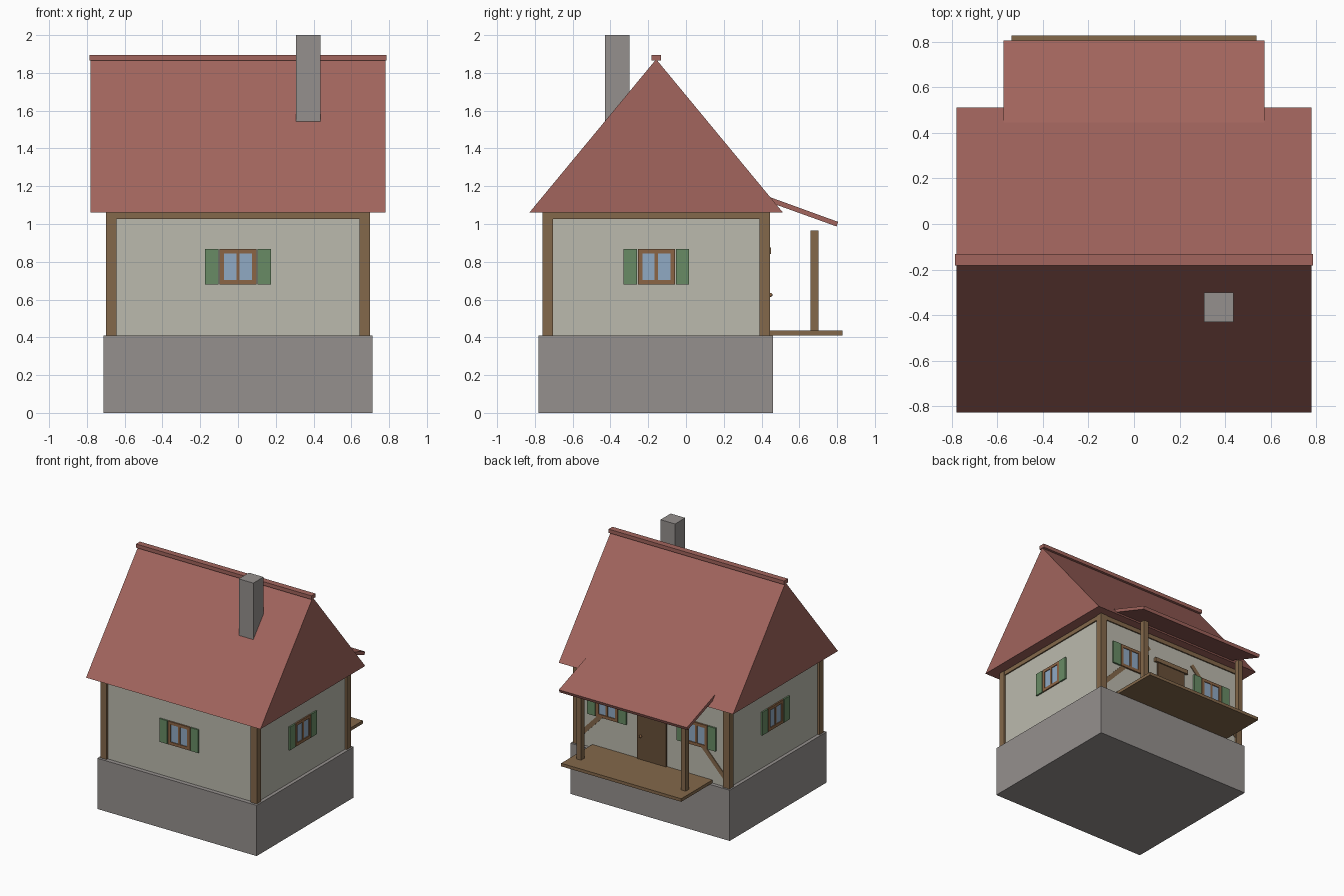
import bpy, bmesh, math
from mathutils import Matrix, Vector

if "Cube" in bpy.data.objects:
    bpy.data.objects.remove(bpy.data.objects["Cube"])


def material(name, rgb):
    m = bpy.data.materials.new(name)
    m.diffuse_color = (*rgb, 1)
    m.use_nodes = True
    m.node_tree.nodes["Principled BSDF"].inputs["Base Color"].default_value = m.diffuse_color
    return m


ROOF = material("roof_tile", (0.36, 0.13, 0.11))
WOOD = material("timber", (0.23, 0.14, 0.07))
DOOR = material("door_wood", (0.14, 0.08, 0.04))
FRAME = material("frame_wood", (0.26, 0.13, 0.06))
WALL = material("plaster", (0.50, 0.49, 0.42))
STONE = material("stone", (0.30, 0.28, 0.27))
GLASS = material("glass", (0.28, 0.40, 0.55))
GREEN = material("shutter_green", (0.14, 0.26, 0.13))


def finish(name, bm, mat, matrix=None):
    bmesh.ops.recalc_face_normals(bm, faces=bm.faces)
    if matrix is not None:
        bm.transform(matrix)
    me = bpy.data.meshes.new(name)
    bm.to_mesh(me)
    bm.free()
    me.materials.append(mat)
    ob = bpy.data.objects.new(name, me)
    bpy.context.collection.objects.link(ob)
    return ob


def box(name, x, y, z, mat, matrix=None):
    """Box from (min, max) ranges."""
    bm = bmesh.new()
    bmesh.ops.create_cube(bm, size=1)
    for v in bm.verts:
        v.co = Vector([(r[0] + r[1]) / 2 + c * (r[1] - r[0]) for r, c in zip((x, y, z), v.co)])
    return finish(name, bm, mat, matrix)


def prism(name, profile, x, mat):
    """Extrude a (y, z) profile along x."""
    bm = bmesh.new()
    f = bm.faces.new([bm.verts.new((x[0], a, b)) for a, b in profile])
    r = bmesh.ops.extrude_face_region(bm, geom=[f])
    new = [g for g in r["geom"] if isinstance(g, bmesh.types.BMVert)]
    bmesh.ops.translate(bm, verts=new, vec=(x[1] - x[0], 0, 0))
    return finish(name, bm, mat)


# House body
box("foundation", (-0.713, 0.713), (-0.78, 0.46), (0, 0.41), STONE)
box("walls", (-0.685, 0.685), (-0.745, 0.43), (0.41, 1.07), WALL)

# Corner posts and top beams
for s, side in ((-1, "left"), (1, "right")):
    xr = sorted((s * 0.643, s * 0.70))
    box(f"corner_post_front_{side}", xr, (-0.76, -0.705), (0.41, 1.065), WOOD)
    box(f"corner_post_back_{side}", xr, (0.39, 0.445), (0.41, 1.065), WOOD)
    box(f"top_beam_{side}", sorted((s * 0.65, s * 0.695)), (-0.71, 0.395), (1.027, 1.065), WOOD)
box("top_beam_front", (-0.65, 0.65), (-0.755, -0.71), (1.027, 1.065), WOOD)
box("top_beam_back", (-0.65, 0.65), (0.395, 0.44), (1.027, 1.065), WOOD)

# Main roof, ridge cap and chimney
prism("main_roof", [(-0.828, 1.062), (0.512, 1.062), (-0.158, 1.872)], (-0.78, 0.78), ROOF)
box("ridge_cap", (-0.785, 0.785), (-0.182, -0.132), (1.865, 1.895), ROOF)
box("chimney", (0.308, 0.438), (-0.43, -0.30), (1.38, 2.0), STONE)

# Porch
box("porch_floor", (-0.537, 0.537), (0.43, 0.828), (0.41, 0.435), WOOD)
prism("porch_roof", [(0.40, 1.13), (0.797, 0.987), (0.806, 1.011), (0.409, 1.155)],
      (-0.573, 0.573), ROOF)
for s, side in ((-1, "left"), (1, "right")):
    xc = s * 0.468
    box(f"porch_post_{side}", (xc - 0.021, xc + 0.021), (0.66, 0.702), (0.435, 0.965), WOOD)

# Diagonal braces on the back wall
for s, side in ((-1, "left"), (1, "right")):
    a, b = Vector((s * 0.66, 0.432, 0.475)), Vector((s * 0.21, 0.432, 0.945))
    d = b - a
    m = Matrix.Translation((a + b) / 2) @ Matrix.Rotation(-math.atan2(d.z, d.x), 4, "Y")
    h = d.length / 2
    box(f"brace_{side}", (-h, h), (-0.008, 0.004), (-0.018, 0.018), WOOD, m)

# Door
box("door", (-0.13, 0.13), (0.42, 0.441), (0.435, 0.84), DOOR)
box("door_lintel", (-0.16, 0.16), (0.42, 0.451), (0.84, 0.875), WOOD)
bm = bmesh.new()
bmesh.ops.create_uvsphere(bm, u_segments=10, v_segments=6, radius=0.011)
finish("door_knob", bm, FRAME, Matrix.Translation((0.095, 0.447, 0.625)))


def window(name, loc, angle):
    """Shuttered window facing local -y, with its back on the wall at y = 0."""
    m = Matrix.Translation(loc) @ Matrix.Rotation(angle, 4, "Z")
    w, h, t = 0.098, 0.094, 0.024
    box(f"{name}_glass", (-w + 0.01, w - 0.01), (-0.005, 0.005), (-h + 0.01, h - 0.01), GLASS, m)
    for zs in (-1, 1):
        box(f"{name}_rail", (-w, w), (-0.011, 0.005), sorted((zs * h, zs * (h - t))), FRAME, m)
    for xs in (-1, 1):
        box(f"{name}_stile", sorted((xs * w, xs * (w - t))), (-0.011, 0.005), (-h + t, h - t), FRAME, m)
        box(f"{name}_shutter", sorted((xs * 0.103, xs * 0.174)), (-0.012, 0.005), (-h, h), GREEN, m)
    box(f"{name}_mullion", (-0.009, 0.009), (-0.010, 0.005), (-h + t, h - t), FRAME, m)


ZW = 0.773
window("front_window", (0, -0.745, ZW), 0)
window("right_window", (0.685, -0.157, ZW), math.pi / 2)
window("left_window", (-0.685, -0.157, ZW), -math.pi / 2)
window("back_window_left", (-0.40, 0.432, ZW), math.pi)
window("back_window_right", (0.40, 0.432, ZW), math.pi)
